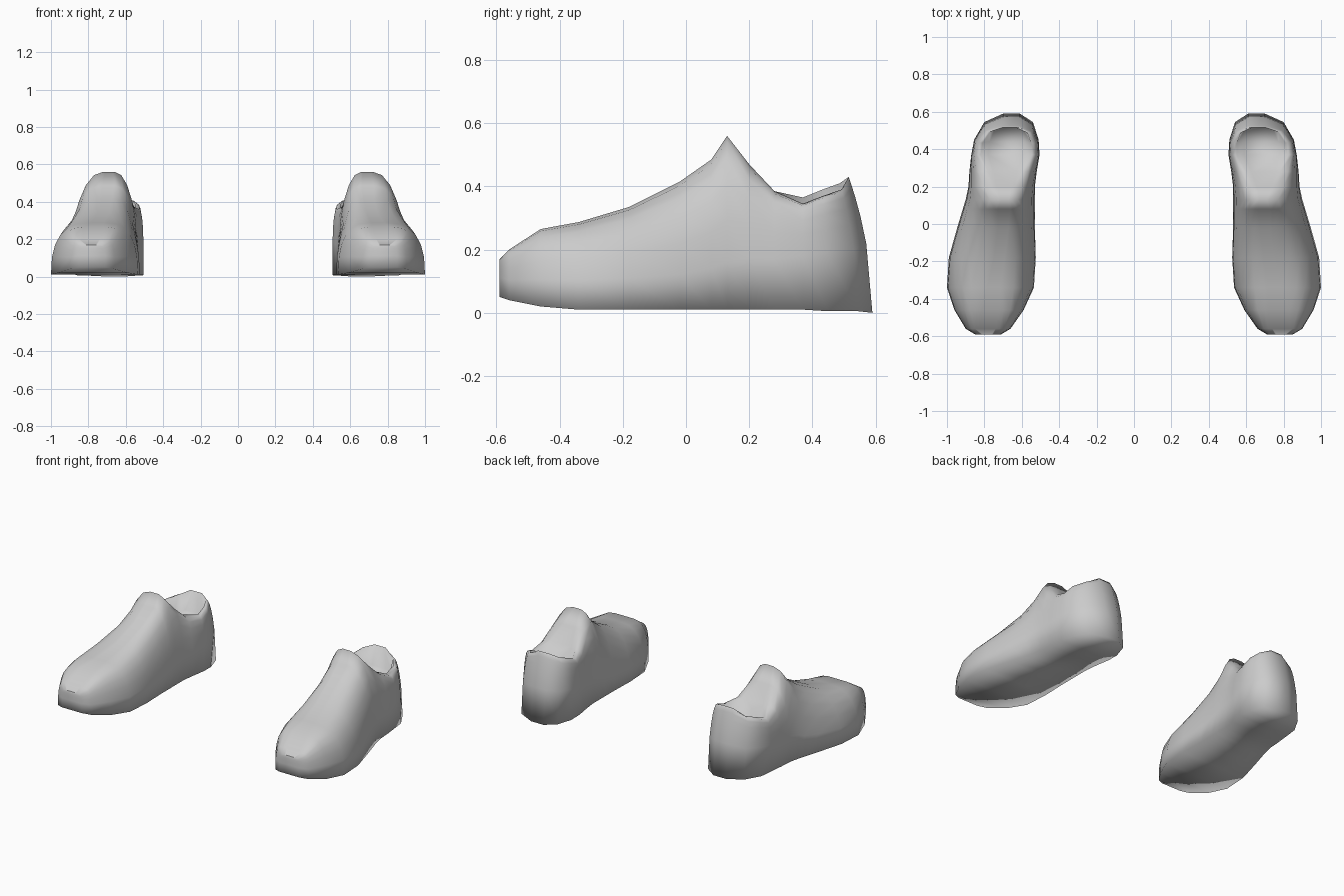
import bpy
import bmesh
from math import sin, cos, pi

if "Cube" in bpy.data.objects:
    bpy.data.objects.remove(bpy.data.objects["Cube"], do_unlink=True)

# Single grey material
grey = bpy.data.materials.new("soft_grey")
grey.use_nodes = True
colour = (0.6, 0.6, 0.6, 1)
grey.diffuse_color = colour
grey.node_tree.nodes["Principled BSDF"].inputs["Base Color"].default_value = colour

# Cross-sections from toe to heel:
# y, inner side x, outer side x, sole z, rim z, rim inner x, rim outer x, squareness, collar dip
SECTIONS = [
    (-.59, .71, .85, .05, .17, .75, .82, 4, 0),
    (-.56, .66, .9, .04, .2, .72, .85, 3, 0),
    (-.46, .59, .96, .02, .265, .7, .83, 2.6, 0),
    (-.34, .535, 1, .01, .287, .7, .8, 2.5, 0),
    (-.18, .525, .99, .01, .335, .68, .76, 2.3, 0),
    (-.02, .53, .945, .01, .415, .66, .74, 2.1, 0),
    (.08, .53, .915, .01, .485, .65, .74, 2.1, 0),
    (.13, .53, .9, .01, .56, .66, .72, 2.1, 0),
    (.2, .53, .885, .01, .47, .64, .75, 2.6, 0),
    (.28, .52, .88, .01, .385, .6, .78, 3.2, 0),
    (.37, .505, .87, .01, .365, .55, .82, 4, .03),
    (.45, .51, .855, .005, .39, .55, .81, 4, .09),
    (.545, .54, .8, .005, .41, .57, .77, 4, .1),
    (.59, .61, .7, 0, .43, .62, .7, 4, 0),
]
STEPS = 6


def side_column(side_x, rim_x, sole_z, rim_z, power):
    """Points climbing one side of a section, from sole to rim."""
    points = []
    for i in range(STEPS + 1):
        angle = pi / 2 * i / STEPS
        out = max(cos(angle), 0) ** (2 / power)
        up = sin(angle) ** (2 / power)
        points.append((rim_x + (side_x - rim_x) * out, sole_z + (rim_z - sole_z) * up))
    return points


def section_loop(y, inner, outer, sole, rim, rim_in, rim_out, power, dip):
    """Closed outline of a section, including the dipped collar floor."""
    outer_rim = rim - (.02 if dip else 0)
    span = rim_out - rim_in
    loop = side_column(inner, rim_in, sole, rim, power)
    loop += [(rim_in + span * f, outer_rim - dip) if dip else (rim_in + span * f, rim)
             for f in (.15, .85)]
    loop += reversed(side_column(outer, rim_out, sole, outer_rim, power))
    # The heel leans forward towards its top
    lean = .075 * min(max((y - .4) / .17, 0), 1)
    return [(x, y - lean * (z / .43) ** 2, z) for x, z in loop]


def build_shoe(name, mirror):
    bm = bmesh.new()
    loops = [[bm.verts.new((x * mirror, y, z)) for x, y, z in section_loop(*s)]
             for s in SECTIONS]
    count = len(loops[0])
    # Skin, sole and collar between neighbouring sections
    for a, b in zip(loops, loops[1:]):
        for i in range(count):
            j = (i + 1) % count
            bm.faces.new((a[i], a[j], b[j], b[i]))
    # Toe and heel ends, closed in rows
    for end in (loops[0], loops[-1]):
        for i in range(count // 2 - 1):
            bm.faces.new((end[i], end[i + 1], end[-i - 2], end[-i - 1]))
    bmesh.ops.recalc_face_normals(bm, faces=bm.faces)
    for face in bm.faces:
        face.smooth = True
    mesh = bpy.data.meshes.new(name)
    bm.to_mesh(mesh)
    bm.free()
    mesh.materials.append(grey)
    shoe = bpy.data.objects.new(name, mesh)
    bpy.context.collection.objects.link(shoe)


build_shoe("left_shoe", 1)
build_shoe("right_shoe", -1)
